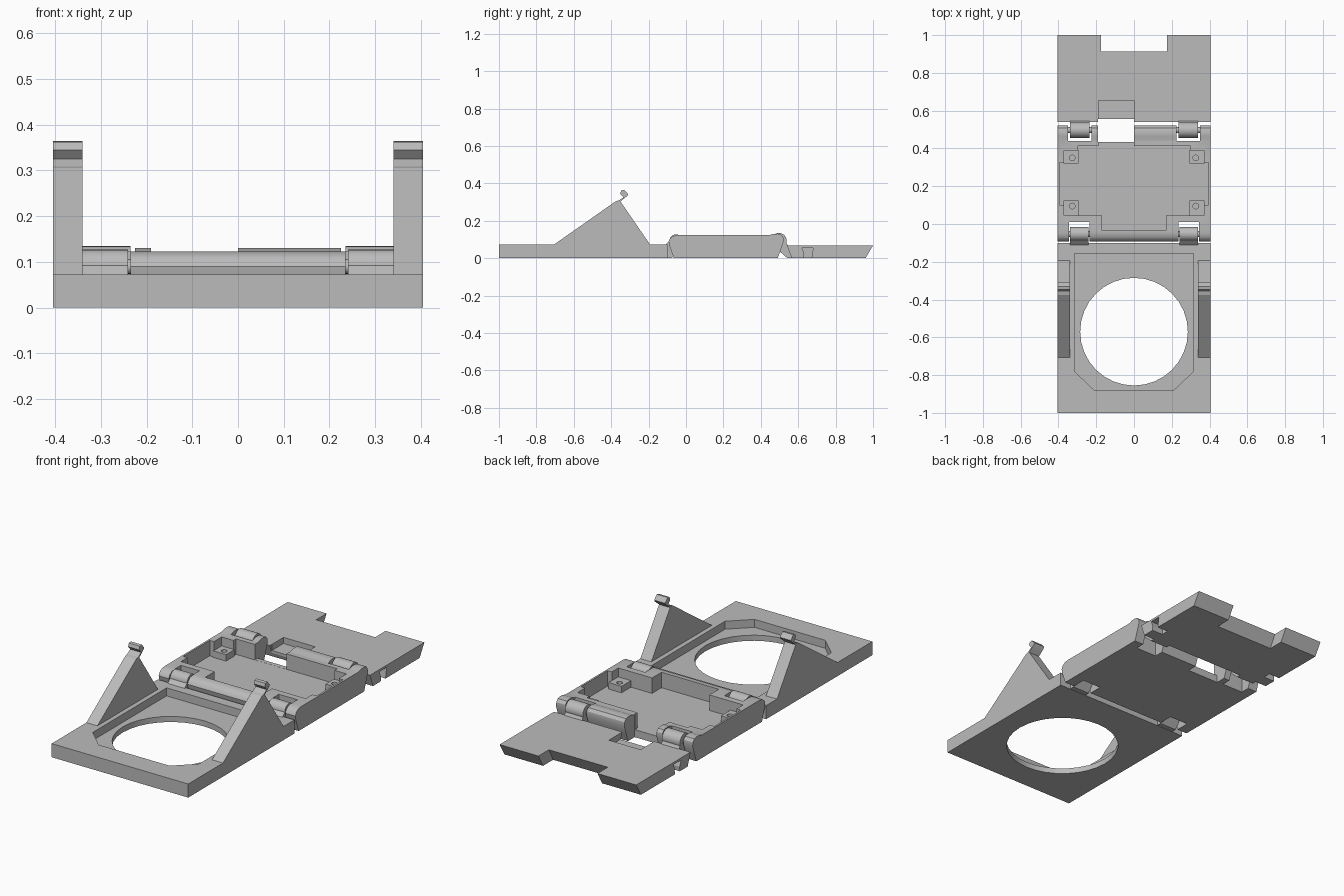
import bpy, bmesh, math
from mathutils import Vector

old = bpy.data.objects.get("Cube")
if old:
    bpy.data.objects.remove(old, do_unlink=True)

grey = bpy.data.materials.new("plain grey")
grey.use_nodes = True
grey.diffuse_color = (0.5, 0.5, 0.5, 1)
grey.node_tree.nodes["Principled BSDF"].inputs["Base Color"].default_value = grey.diffuse_color


def prism(name, pts, axis, lo, hi):
    """Extrude a (y, z) profile along x, or an (x, y) profile along z."""
    bm = bmesh.new()
    place = (lambda p: (lo, *p)) if axis == "x" else (lambda p: (*p, lo))
    face = bm.faces.new([bm.verts.new(place(p)) for p in pts])
    move = Vector((hi - lo, 0, 0)) if axis == "x" else Vector((0, 0, hi - lo))
    new = bmesh.ops.extrude_face_region(bm, geom=[face])["geom"]
    bmesh.ops.translate(bm, vec=move, verts=[v for v in new if isinstance(v, bmesh.types.BMVert)])
    bmesh.ops.recalc_face_normals(bm, faces=bm.faces)
    mesh = bpy.data.meshes.new(name)
    bm.to_mesh(mesh)
    bm.free()
    mesh.materials.append(grey)
    obj = bpy.data.objects.new(name, mesh)
    bpy.context.collection.objects.link(obj)
    return obj


def box(name, x0, x1, y0, y1, z0, z1):
    return prism(name, [(x0, y0), (x1, y0), (x1, y1), (x0, y1)], "z", z0, z1)


def circle(cx, cy, r, n=32):
    return [(cx + r * math.cos(2 * math.pi * i / n), cy + r * math.sin(2 * math.pi * i / n)) for i in range(n)]


def activate(obj):
    bpy.ops.object.select_all(action="DESELECT")
    obj.select_set(True)
    bpy.context.view_layer.objects.active = obj


def cut(obj, *cutters):
    activate(obj)
    for c in cutters:
        mod = obj.modifiers.new("cut", "BOOLEAN")
        mod.operation, mod.solver, mod.object = "DIFFERENCE", "EXACT", c
        bpy.ops.object.modifier_apply(modifier=mod.name)
        bpy.data.objects.remove(c, do_unlink=True)


def smooth(obj):
    activate(obj)
    bpy.ops.object.shade_smooth_by_angle(angle=math.radians(32))


def mirrored(s, a, b):
    return sorted((s * a, s * b))


W = 0.405
SIDES = ((-1, "right"), (1, "left"))

# Front panel with a chamfered pocket and a round opening
front = box("front_panel", -W, W, -1, -0.1, 0, 0.073)
pocket = [(-0.315, -0.155), (-0.315, -0.78), (-0.21, -0.88), (0.21, -0.88), (0.315, -0.78), (0.315, -0.155)]
cut(front, prism("pocket", pocket, "z", 0.03, 0.2),
    prism("opening", circle(0, -0.57, 0.285), "z", -0.1, 0.2))
smooth(front)

# Triangular arms with a small peg on each tip
for s, side in SIDES:
    lo, hi = mirrored(s, 0.34, W)
    prism(side + "_arm", [(-0.71, 0.07), (-0.19, 0.07), (-0.355, 0.31), (-0.375, 0.305)], "x", lo, hi)
    peg = [(-0.365, 0.305), (-0.335, 0.325), (-0.352, 0.345), (-0.346, 0.362), (-0.33, 0.365),
           (-0.309, 0.342), (-0.314, 0.333), (-0.352, 0.302)]
    smooth(prism(side + "_peg", peg, "x", lo, hi))

# Middle tray with rounded ends
profile = [(-0.065, 0), (0.49, 0), (0.505, 0.04), (0.522, 0.09), (0.52, 0.112), (0.508, 0.127),
           (0.49, 0.131), (0.465, 0.13), (0.445, 0.123), (-0.045, 0.123), (-0.068, 0.119),
           (-0.085, 0.107), (-0.093, 0.09), (-0.088, 0.065)]
tray = prism("tray", profile, "x", -W, W)
half = [(0.17, -0.035), (0.17, 0.045), (0.37, 0.045), (0.37, 0.1), (0.395, 0.1), (0.395, 0.325),
        (0.37, 0.325), (0.37, 0.39), (0.3, 0.39), (0.3, 0.412)]
cavity = half + [(-x, y) for x, y in reversed(half)]
cutters = [prism("cavity", cavity, "z", 0.04, 0.3),
           box("gap_floor", -0.19, 0, 0.435, 0.6, -0.1, 0.3),
           box("gap_wall", -0.189, -0.001, 0.38, 0.6, 0.0405, 0.3)]
for s, side in SIDES:
    cutters.append(box("front_slot", *mirrored(s, 0.235, 0.345), -0.2, 0.01, -0.1, 0.3))
    cutters.append(box("rear_slot", *mirrored(s, 0.225, 0.35), 0.44, 0.6, -0.1, 0.3))
cut(tray, *cutters)
smooth(tray)

# Corner screw pads in the tray
for s, side in SIDES:
    for end, y, y0, y1 in (("front", 0.095, 0.043, 0.125), ("rear", 0.35, 0.32, 0.392)):
        pad = box(f"{end}_{side}_screw_pad", *mirrored(s, 0.295, 0.372), y0, y1, 0.038, 0.075)
        cut(pad, prism("screw_hole", circle(s * 0.327, y, 0.015, 16), "z", 0.041, 0.2))
        smooth(pad)

# Rear panel with slanted ends, a back notch, a latch recess and side slots
rear = prism("rear_panel", [(0.565, 0), (0.96, 0), (1, 0.068), (0.54, 0.068)], "x", -W, W)
cutters = [prism("back_notch", [(0.87, -0.01), (1.1, -0.01), (1.1, 0.1), (0.917, 0.1), (0.912, 0.068)],
                 "x", -0.175, 0.175),
           box("latch_edge", -0.19, 0, 0.5, 0.557, -0.1, 0.2),
           box("latch_recess", -0.189, -0.001, 0.5, 0.655, 0.035, 0.2)]
for s, side in SIDES:
    slot = [(0.63, -0.01), (0.67, -0.01), (0.68, 0.056), (0.62, 0.056), (0.632, 0.025)]
    cutters.append(prism("side_slot", slot, "x", *mirrored(s, 0.34, 0.5)))
cut(rear, *cutters)

# Hinge knuckles, their webs and the pins through them
for s, side in SIDES:
    for end, y, z, r, x0, x1, web in (
            ("front", -0.053, 0.09, 0.037, 0.24, 0.34, [(-0.11, 0.002), (-0.075, 0.002), (-0.024, 0.068), (-0.06, 0.12), (-0.11, 0.073)]),
            ("rear", 0.497, 0.094, 0.041, 0.235, 0.34, [(0.58, 0.002), (0.54, 0.002), (0.472, 0.062), (0.51, 0.13), (0.545, 0.068), (0.58, 0.068)])):
        span = mirrored(s, x0, x1)
        smooth(prism(f"{end}_{side}_knuckle", circle(y, z, r, 24), "x", *span))
        prism(f"{end}_{side}_web", web, "x", *span)
        smooth(prism(f"{end}_{side}_pin", circle(y, z, 0.016, 16), "x", *mirrored(s, x0 - 0.03, x1 + 0.03)))
